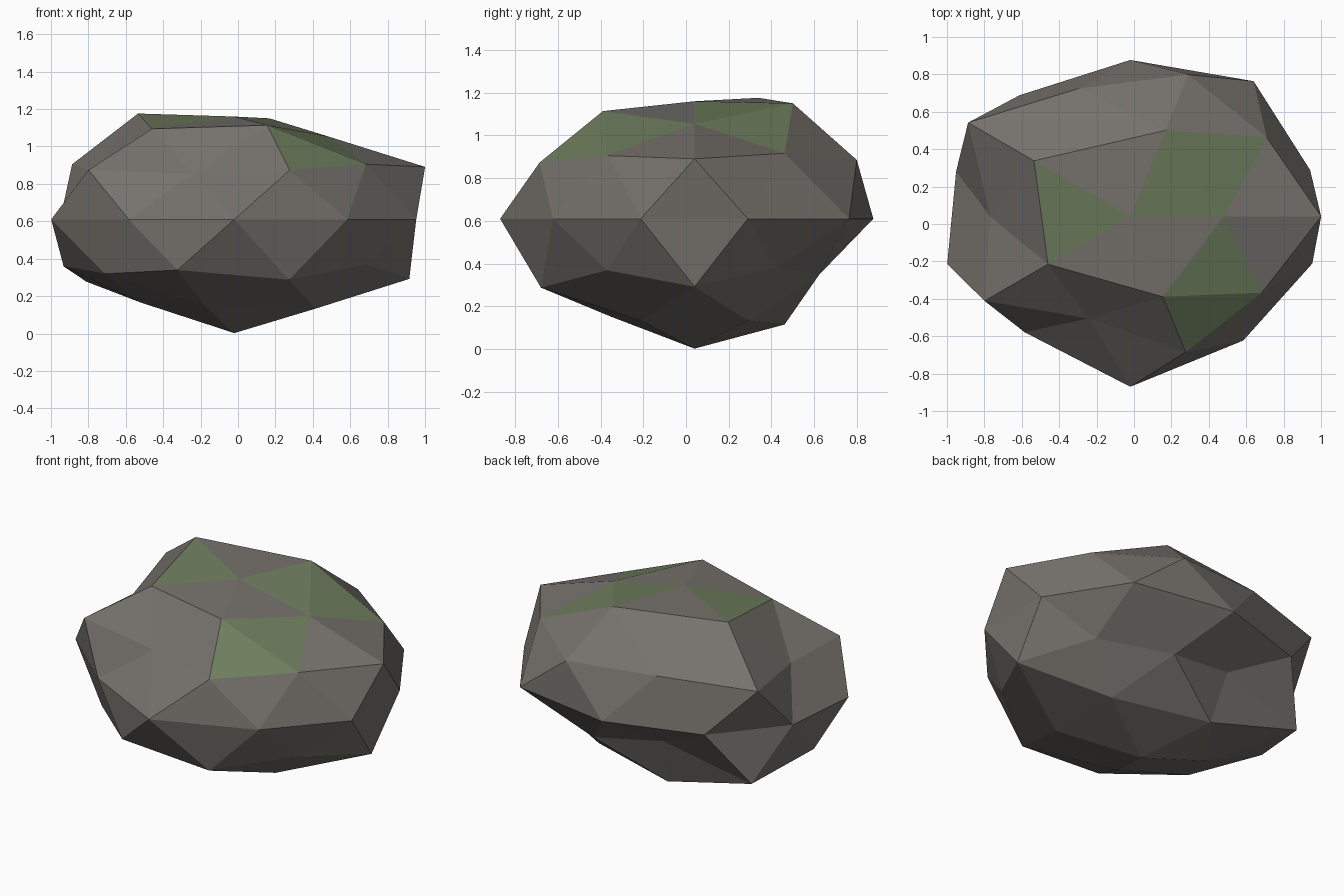
import bpy, bmesh, math
from mathutils import Vector

cube = bpy.data.objects.get("Cube")
if cube:
    bpy.data.objects.remove(cube, do_unlink=True)


def make_material(name, rgb):
    mat = bpy.data.materials.new(name)
    mat.use_nodes = True
    color = (*rgb, 1)
    mat.diffuse_color = color
    mat.node_tree.nodes["Principled BSDF"].inputs["Base Color"].default_value = color
    return mat


# Bulge of every ring of the rock, keyed by height on the unit sphere,
# going counter-clockwise from +x
BULGE = {
    1.0: [1.0],
    0.851: [0.95, 1.155, 1.21, 1.035, 1.077],
    0.526: [1.06, 1.06, 0.88, 0.845, 1.022],
    0.447: [1.141, 1.12, 1.198, 1.077, 1.07],
    0.0: [1.011, 1.122, 1.05, 1.006, 0.979, 1.029, 0.96, 1.142, 1.028, 1.023],
    -0.447: [0.92, 0.77, 1.02, 1.1, 0.98],
    -0.526: [1.1, 0.905, 1.15, 1.005, 1.115],
    -0.851: [1.02, 1.058, 0.95, 0.98, 1.02],
    -1.0: [1.105],
}
CENTER = Vector((-0.02, 0.04, 0.61))
STRETCH = Vector((1, 0.797, 0.55))

# Mossy faces: azimuth in degrees and height on the unit sphere
MOSS = [(180, 0.9), (36, 0.9), (36, 0.74), (-36, 0.74), (-58.6, 0.61)]


def direction(azimuth, z):
    a, r = math.radians(azimuth), math.sqrt(1 - z * z)
    return Vector((r * math.cos(a), r * math.sin(a), z))


bm = bmesh.new()
bmesh.ops.create_icosphere(bm, subdivisions=2, radius=1)

# Moss patches, chosen while the shape is still a regular sphere
for azimuth, z in MOSS:
    d = direction(azimuth, z)
    patch = max(bm.faces, key=lambda f: f.calc_center_median().normalized().dot(d))
    patch.material_index = 1

# Boulder shape: push each ring vertex in or out, then flatten
for height, bulges in BULGE.items():
    ring = [v for v in bm.verts if abs(v.co.normalized().z - height) < 0.02]
    ring.sort(key=lambda v: (math.atan2(v.co.y, v.co.x) + 0.01) % math.tau)
    for v, bulge in zip(ring, bulges):
        v.co = v.co.normalized() * bulge
for v in bm.verts:
    v.co = v.co * STRETCH + CENTER

mesh = bpy.data.meshes.new("boulder")
bm.to_mesh(mesh)
bm.free()
mesh.materials.append(make_material("stone grey", (0.18, 0.167, 0.15)))
mesh.materials.append(make_material("moss green", (0.155, 0.205, 0.11)))
boulder = bpy.data.objects.new("boulder", mesh)
bpy.context.collection.objects.link(boulder)
